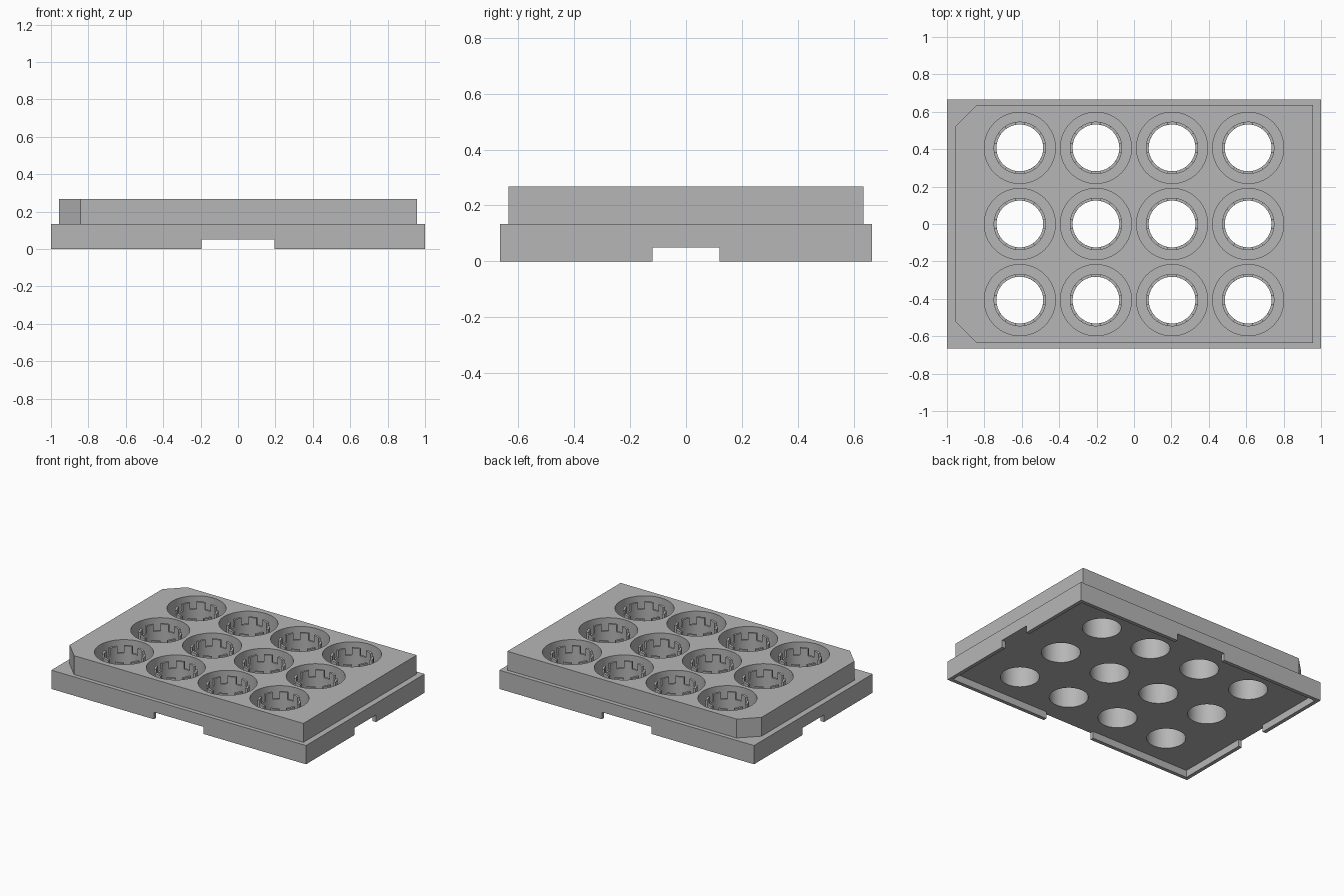
import bpy, bmesh
from math import pi, cos, sin, radians

cube = bpy.data.objects.get("Cube")
if cube:
    bpy.data.objects.remove(cube, do_unlink=True)

plastic = bpy.data.materials.new("grey plastic")
plastic.use_nodes = True
GREY = (0.47, 0.47, 0.47, 1)
plastic.diffuse_color = GREY
plastic.node_tree.nodes["Principled BSDF"].inputs["Base Color"].default_value = GREY

# Main sizes
BASE_X, BASE_Y = 1.0, 0.665
DECK_X, DECK_Y = 0.958, 0.635
FOOT_Z, BASE_Z, TOP_Z = 0.05, 0.133, 0.267
CHAMFER, RIM = 0.115, 0.026
PITCH, POCKET_R, RING_R, HOLE_R = 0.407, 0.19, 0.14, 0.125
SLOTS = 8
CENTRES = [((i - 1.5) * PITCH, (j - 1) * PITCH) for i in range(4) for j in range(3)]


def add_prism(bm, outline, z0, z1):
    """Extrude a closed outline straight up."""
    face = bm.faces.new([bm.verts.new((x, y, z0)) for x, y in outline])
    up = bmesh.ops.extrude_face_region(bm, geom=[face])["geom"]
    for v in up:
        if isinstance(v, bmesh.types.BMVert):
            v.co.z = z1


def make_object(name, bm):
    bmesh.ops.recalc_face_normals(bm, faces=bm.faces[:])
    mesh = bpy.data.meshes.new(name)
    bm.to_mesh(mesh)
    bm.free()
    mesh.materials.append(plastic)
    obj = bpy.data.objects.new(name, mesh)
    bpy.context.collection.objects.link(obj)
    return obj


def circle(x, y, r, n=64):
    return [(x + r * cos(2 * pi * k / n), y + r * sin(2 * pi * k / n)) for k in range(n)]


def perforated_plate(name, outline, z0, z1, radius):
    """Plate with a round hole at every well centre."""
    bm = bmesh.new()
    add_prism(bm, outline, z0, z1)
    plate = make_object(name, bm)
    bm = bmesh.new()
    for x, y in CENTRES:
        add_prism(bm, circle(x, y, radius), z0 - 0.1, z1 + 0.1)
    cutter = make_object(name + "_cutter", bm)
    cutter.hide_render = True
    mod = plate.modifiers.new("holes", 'BOOLEAN')
    mod.operation, mod.solver, mod.object = 'DIFFERENCE', 'EXACT', cutter
    graph = bpy.context.evaluated_depsgraph_get()
    cut_mesh = bpy.data.meshes.new_from_object(plate.evaluated_get(graph))
    plate.modifiers.clear()
    plate.data = cut_mesh
    bpy.data.objects.remove(cutter, do_unlink=True)
    return plate


# Wide base plate and narrower deck with two cut corners
base_outline = [(-BASE_X, -BASE_Y), (BASE_X, -BASE_Y), (BASE_X, BASE_Y), (-BASE_X, BASE_Y)]
deck_outline = [(-DECK_X + CHAMFER, -DECK_Y), (DECK_X, -DECK_Y), (DECK_X, DECK_Y),
                (-DECK_X + CHAMFER, DECK_Y), (-DECK_X, DECK_Y - CHAMFER),
                (-DECK_X, -DECK_Y + CHAMFER)]
parts = [perforated_plate("base_plate", base_outline, FOOT_Z, BASE_Z, HOLE_R),
         perforated_plate("deck", deck_outline, BASE_Z, TOP_Z, POCKET_R)]

# Thin corner skirts, leaving a gap in the middle of every side
GAP_X, GAP_Y = 0.195, 0.12
corner = [(BASE_X, BASE_Y), (GAP_X, BASE_Y), (GAP_X, BASE_Y - RIM),
          (BASE_X - RIM, BASE_Y - RIM), (BASE_X - RIM, GAP_Y), (BASE_X, GAP_Y)]
bm = bmesh.new()
for sx in (-1, 1):
    for sy in (-1, 1):
        add_prism(bm, [(x * sx, y * sy) for x, y in corner], 0, FOOT_Z)
make_object("corner_skirts", bm)


# Castellated ring standing in each well
def add_arc(bm, start, end, z0, z1, steps=6):
    angles = [start + (end - start) * k / steps for k in range(steps + 1)]
    outer = [(RING_R * cos(a), RING_R * sin(a)) for a in angles]
    inner = [(HOLE_R * cos(a), HOLE_R * sin(a)) for a in reversed(angles)]
    add_prism(bm, outer + inner, z0, z1)


bm = bmesh.new()
step = 2 * pi / SLOTS
half_slot = radians(10)
for k in range(SLOTS):
    mid = k * step
    add_arc(bm, mid - half_slot, mid + half_slot, BASE_Z, TOP_Z - 0.065)
    add_arc(bm, mid + half_slot, mid + step - half_slot, BASE_Z, TOP_Z - 0.015)
ring = make_object("well_ring", bm)
parts.append(ring)

# Smooth the round walls, keep the edges sharp
bpy.ops.object.select_all(action='DESELECT')
for obj in parts:
    obj.select_set(True)
bpy.context.view_layer.objects.active = ring
bpy.ops.object.shade_smooth_by_angle(angle=radians(30))

# Repeat the ring in every well
for n, (x, y) in enumerate(CENTRES):
    obj = ring if n == 0 else ring.copy()
    if n:
        bpy.context.collection.objects.link(obj)
    obj.location = (x, y, 0)
